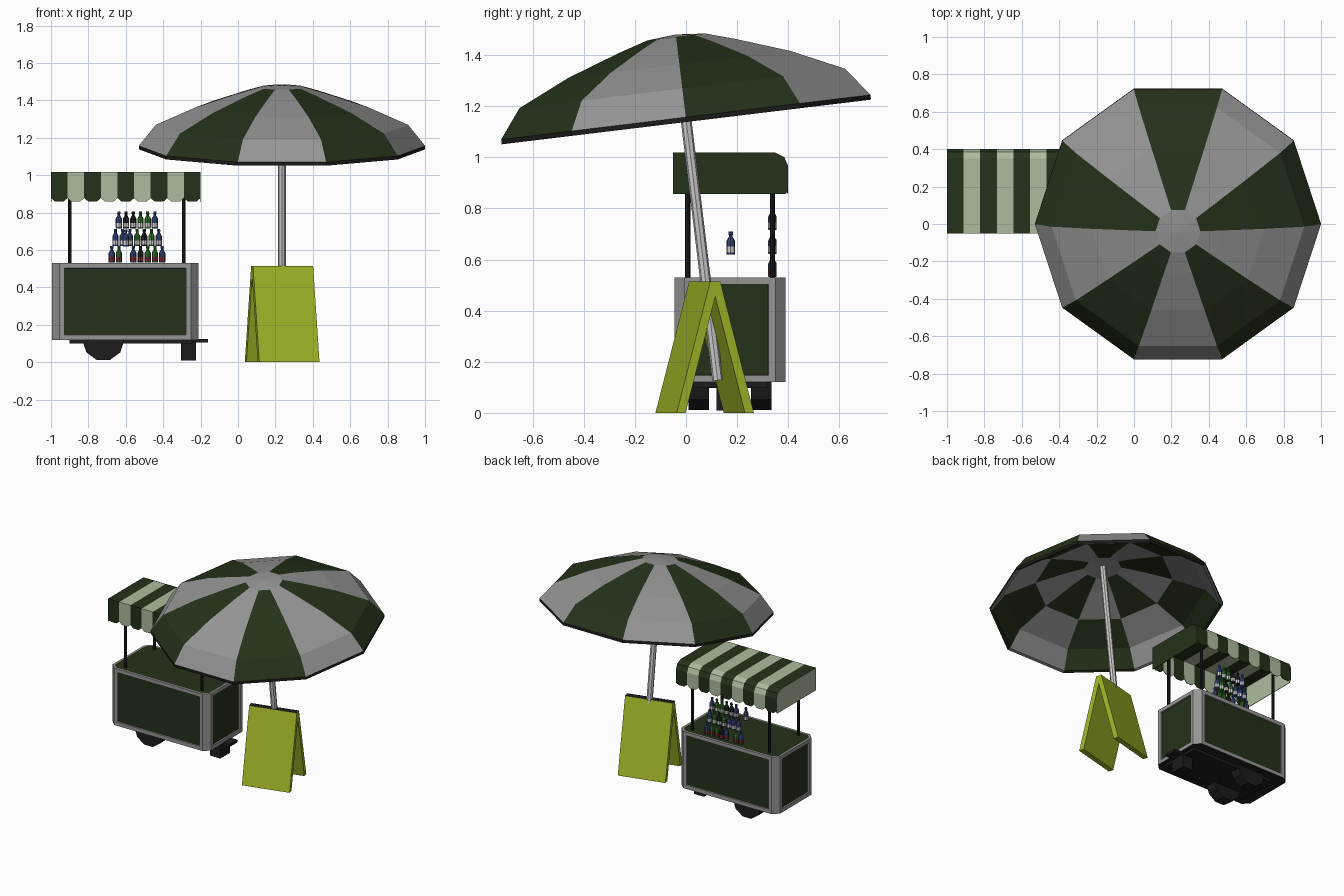
import bpy, bmesh, math, random
from mathutils import Matrix, Vector

if "Cube" in bpy.data.objects:
    bpy.data.objects.remove(bpy.data.objects["Cube"])

random.seed(4)

def mat(name, r, g, b):
    m = bpy.data.materials.new(name)
    m.diffuse_color = (r, g, b, 1)
    m.use_nodes = True
    m.node_tree.nodes["Principled BSDF"].inputs["Base Color"].default_value = m.diffuse_color
    return m

GREEN = mat("dark_green", .018, .032, .01)
PALE = mat("pale_green", .42, .5, .34)
LIME = mat("lime", .35, .45, .02)
BLACK = mat("black", .012, .012, .012)
GREY = mat("grey", .3, .3, .3)
WHITE = mat("white", .6, .6, .6)
BLUE = mat("blue", .04, .06, .2)
RED = mat("red", .2, .02, .02)
BOTTLE = mat("bottle_green", .03, .15, .02)

def finish(name, bm, *mats, recalc=True):
    if recalc:
        bmesh.ops.recalc_face_normals(bm, faces=bm.faces)
    me = bpy.data.meshes.new(name)
    bm.to_mesh(me)
    bm.free()
    for m in mats:
        me.materials.append(m)
    ob = bpy.data.objects.new(name, me)
    bpy.context.collection.objects.link(ob)
    return ob

def cube_bm(x0, x1, y0, y1, z0, z1):
    bm = bmesh.new()
    bmesh.ops.create_cube(bm, size=1)
    for v in bm.verts:
        v.co = ((x0 + x1) / 2 + v.co.x * (x1 - x0), (y0 + y1) / 2 + v.co.y * (y1 - y0),
                (z0 + z1) / 2 + v.co.z * (z1 - z0))
    return bm

def cyl(name, r, h, sides, matrix, *mats):
    bm = bmesh.new()
    bmesh.ops.create_cone(bm, cap_ends=True, segments=sides, radius1=r, radius2=r, depth=h, matrix=matrix)
    return finish(name, bm, *mats)

def rings(bm, profile, n):
    return [[bm.verts.new((r * math.cos(2 * math.pi * k / n), r * math.sin(2 * math.pi * k / n), z))
             for k in range(n)] for r, z in profile]

# Umbrella canopy: ten panels, outer shell, rim lip and underside
TILT = Matrix.Translation((.235, 0, 1.15)) @ Matrix.Rotation(math.radians(6.9), 4, 'X')
outer = [(.12, .323), (.24, .288), (.46, .215), (.675, .12), (.765, .007)]
inner = [(.765, -.012), (.745, -.008), (.66, .105), (.45, .198), (.24, .27), (.12, .303)]
bm = bmesh.new()
rs = rings(bm, outer + inner, 10)
for i in range(len(rs) - 1):
    for k in range(10):
        j = (k + 1) % 10
        f = bm.faces.new((rs[i][k], rs[i + 1][k], rs[i + 1][j], rs[i][j]))
        f.material_index = 2 if i == 4 else (k + (i > 7)) % 2
for ring, z in ((rs[0], .333), (rs[-1], .313)):
    tip = bm.verts.new((0, 0, z))
    for k in range(10):
        bm.faces.new((ring[k], ring[(k + 1) % 10], tip)).material_index = 1
finish("umbrella_canopy", bm, GREEN, GREY, BLACK).matrix_world = TILT
pole = cyl("umbrella_pole", .021, 1.34, 8, Matrix.Translation((0, 0, -.36)))
pole.matrix_world = TILT

# Folding sign: extruded A profile
bm = bmesh.new()
prof = [(-.156, 0), (-.02, .515), (.02, .515), (.156, 0), (.12, 0), (0, .455), (-.12, 0)]
f = bm.faces.new([bm.verts.new((-.166, y, z)) for y, z in prof])
ext = bmesh.ops.extrude_face_region(bm, geom=[f])
bmesh.ops.translate(bm, vec=(.332, 0, 0), verts=[v for v in ext["geom"] if isinstance(v, bmesh.types.BMVert)])
bmesh.ops.recalc_face_normals(bm, faces=bm.faces)
for f in bm.faces:
    f.material_index = int(f.normal.z > .9)
sign = finish("folding_sign", bm, LIME, BLACK)
sign.matrix_world = Matrix.Translation((.236, .073, 0)) @ Matrix.Rotation(math.radians(14.5), 4, 'Z')

# Cart body: chamfered corners, recessed panels, counter top
bm = cube_bm(-.995, -.21, -.045, .39, .12, .53)
edges = [e for e in bm.edges if abs(e.verts[0].co.z - e.verts[1].co.z) > .1]
bmesh.ops.bevel(bm, geom=edges, offset=.04, segments=1, affect='EDGES')
bm.normal_update()
sides = [f for f in bm.faces if max(abs(f.normal.x), abs(f.normal.y)) > .95]
top = [f for f in bm.faces if f.normal.z > .9]
for f in bm.faces:
    if f.normal.z < -.9:
        f.material_index = 2
for fs, t, d in ((sides, .038, 0), (sides, .002, -.01), (top, .015, 0)):
    bmesh.ops.inset_individual(bm, faces=fs, thickness=t, depth=d)
for f in sides + top:
    f.material_index = 1
finish("cart_body", bm, GREY, GREEN, BLACK)

# Undercarriage
for name, b in (("chassis_plate", (-.9, -.24, .03, .32, .1, .122)),
                ("tow_bar", (-.3, -.16, .13, .22, .105, .125)),
                ("support_leg", (-.305, -.225, .12, .23, .01, .11))):
    finish(name, cube_bm(*b), BLACK)
for name, y in (("front_wheel", .05), ("rear_wheel", .295)):
    cyl(name, .112, .08, 10, Matrix.Translation((-.72, y, .118)) @ Matrix.Rotation(math.pi / 2, 4, 'X')
        @ Matrix.Rotation(math.pi / 10, 4, 'Z'), BLACK)
cyl("axle", .02, .24, 8, Matrix.Translation((-.72, .175, .118)) @ Matrix.Rotation(math.pi / 2, 4, 'X'), BLACK)

# Awning posts
for x in (-.9, -.29):
    for y in (.007, .338):
        cyl("awning_post", .01, .48, 8, Matrix.Translation((x, y, .77)), BLACK)

# Awning: striped cloth with scalloped hems, closed ends
bm = bmesh.new()
mid = [(-.05, 1.018), (.35, 1.018), (.385, 1.0), (.4, .965)]
n, w = 9, .8 / 9
for s in range(n):
    x0 = -1 + s * w
    cols = [x0, x0 + w * .25, x0 + w * .75, x0 + w]
    hems = [.878, .858, .858, .878]
    grid = [[bm.verts.new((x, y, z)) for y, z in [(-.05, h)] + mid + [(.4, h)]] for x, h in zip(cols, hems)]
    for a, b in zip(grid, grid[1:]):
        for i in range(5):
            bm.faces.new((a[i], b[i], b[i + 1], a[i + 1])).material_index = s % 2
for x, m in ((-1, 1), (-.2, 0)):
    pts = mid + [(.4, .87), (.388, .856), (-.05, .856)]
    bm.faces.new([bm.verts.new((x, y, z)) for y, z in pts]).material_index = m
bmesh.ops.remove_doubles(bm, verts=bm.verts, dist=.0005)
aw = finish("awning", bm, GREEN, PALE)
sol = aw.modifiers.new("cloth", 'SOLIDIFY')
sol.thickness = .004

# Bottles
def bottle(x, y, z, body, label):
    bm = bmesh.new()
    prof = [(.016, 0), (.017, .008), (.017, .03), (.017, .052), (.007, .07), (.007, .076), (.009, .077), (.008, .09)]
    rs = rings(bm, prof, 8)
    for i in range(len(rs) - 1):
        for k in range(8):
            j = (k + 1) % 8
            f = bm.faces.new((rs[i][k], rs[i][j], rs[i + 1][j], rs[i + 1][k]))
            f.material_index = int(i == 1)
    bm.faces.new(rs[0])
    bm.faces.new(rs[-1])
    finish("bottle", bm, body, label).location = (x, y, z)

rows = [(.532, -.675, (0, 1, 3, 4, 5, 6, 7), .0385, RED),
        (.622, -.655, range(7), .0385, WHITE),
        (.715, -.637, range(6), .0385, WHITE)]
for z, x, idx, step, label in rows:
    for i in idx:
        bottle(x + i * step, .338, z, random.choice((BLUE, BOTTLE, BLACK)), label)
bottle(-.6, .175, .62, BLUE, WHITE)
